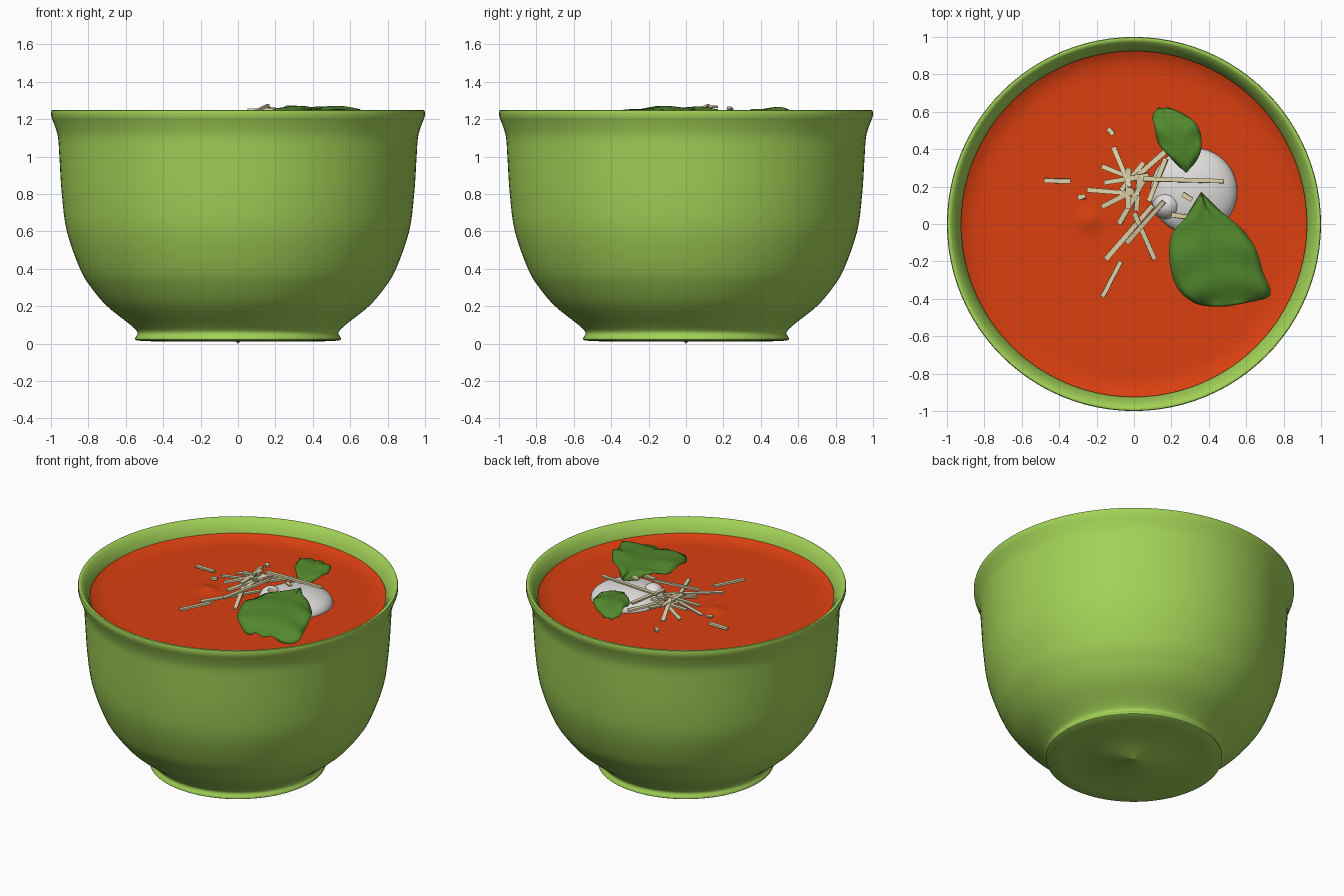
import bpy, bmesh, math, random
from mathutils import Vector

random.seed(4)
if "Cube" in bpy.data.objects:
    bpy.data.objects.remove(bpy.data.objects["Cube"], do_unlink=True)


def material(name, r, g, b):
    mat = bpy.data.materials.new(name)
    mat.use_nodes = True
    mat.diffuse_color = (r, g, b, 1)
    mat.node_tree.nodes["Principled BSDF"].inputs["Base Color"].default_value = (r, g, b, 1)
    return mat


BOWL = material("bowl green", 0.36, 0.64, 0.095)
SOUP = material("tomato red", 0.7, 0.05, 0.005)
LEAF = material("leaf green", 0.085, 0.25, 0.026)
CREAM = material("cream white", 0.75, 0.74, 0.72)
CHEESE = material("cheese yellow", 0.72, 0.65, 0.4)


def finish(bm, name, mat, angle=40):
    """Turn a bmesh into a named, coloured, smooth-shaded object."""
    mesh = bpy.data.meshes.new(name)
    bm.to_mesh(mesh)
    bm.free()
    mesh.materials.append(mat)
    obj = bpy.data.objects.new(name, mesh)
    bpy.context.collection.objects.link(obj)
    bpy.ops.object.select_all(action="DESELECT")
    obj.select_set(True)
    bpy.context.view_layer.objects.active = obj
    bpy.ops.object.shade_smooth_by_angle(angle=math.radians(angle))
    return obj


def smooth_path(points, steps=4):
    """Catmull-Rom curve through the given points."""
    pts = [Vector(p) for p in points]
    ext = [2 * pts[0] - pts[1]] + pts + [2 * pts[-1] - pts[-2]]
    out = []
    for a, b, c, d in zip(ext, ext[1:], ext[2:], ext[3:]):
        for k in range(steps):
            t = k / steps
            out.append(b + (c - a) * t / 2 + (a * 2 - b * 5 + c * 4 - d) * t * t / 2
                       + (b * 3 - a - c * 3 + d) * t ** 3 / 2)
    return out + [pts[-1]]


def lathe(profile, segments=96):
    """Spin a radius/height profile about the z axis."""
    bm = bmesh.new()
    verts = [bm.verts.new((p[0], 0, p[1])) for p in profile]
    edges = [bm.edges.new(pair) for pair in zip(verts, verts[1:])]
    bmesh.ops.spin(bm, geom=verts + edges, cent=(0, 0, 0), axis=(0, 0, 1),
                   angle=2 * math.pi, steps=segments)
    bmesh.ops.remove_doubles(bm, verts=bm.verts, dist=0.0005)
    bmesh.ops.recalc_face_normals(bm, faces=bm.faces)
    return bm


# Bowl: foot, curved wall, flared lip and inner wall
foot = [(0, 0), (0.012, 0.012), (0.45, 0.012), (0.54, 0.016), (0.55, 0.022)]
wall = smooth_path([(0.55, 0.03), (0.538, 0.06), (0.575, 0.1), (0.7, 0.2), (0.785, 0.3),
                    (0.845, 0.4), (0.915, 0.6), (0.942, 0.8), (0.955, 1.0),
                    (0.962, 1.1), (0.978, 1.16), (0.997, 1.21), (1.0, 1.235)])
lip = [(0.997, 1.247), (0.988, 1.25), (0.975, 1.243), (0.952, 1.21), (0.932, 1.17), (0.92, 1.12)]
inside = smooth_path([(0.91, 1.0), (0.87, 0.6), (0.76, 0.32), (0.5, 0.13), (0, 0.1)])
finish(lathe(foot + wall + lip + inside), "bowl", BOWL, 50)

# Soup: flat surface, raised rim and a small swirl
LEVEL = 1.135
rings = [(k * 0.03, LEVEL) for k in range(28)]
rings += [(0.84, LEVEL + 0.002), (0.87, LEVEL + 0.007), (0.9, LEVEL + 0.017), (0.925, LEVEL + 0.03)]
soup = lathe(rings)
for v in soup.verts:
    dx, dy = v.co.x + 0.24, v.co.y - 0.01
    v.co.z += 0.02 * math.exp(-(dx * dx + dy * dy) / 0.003) * (1 + 6 * dy)
for f in soup.faces:
    if f.normal.z < 0:
        f.normal_flip()
finish(soup, "soup", SOUP)

# Cream: a low mound with a small drop beside it
MOUNDS = {"cream_mound": (0.32, 0.175, 0.232, 0.095), "cream_drop": (0.18, 0.1, 0.08, 0.105)}
for name, (x, y, radius, height) in MOUNDS.items():
    bm = bmesh.new()
    bmesh.ops.create_uvsphere(bm, u_segments=40, v_segments=20, radius=1)
    for v in bm.verts:
        v.co = (x + v.co.x * radius, y + v.co.y * radius, LEVEL + v.co.z * height)
    finish(bm, name, CREAM)


def surface(x, y):
    """Height of the soup, cream and shred pile at a point."""
    top = LEVEL
    for cx, cy, radius, height in MOUNDS.values():
        d = ((x - cx) ** 2 + (y - cy) ** 2) / radius ** 2
        if d < 1:
            top = max(top, LEVEL + height * math.sqrt(1 - d))
    pile = 0.06 * math.exp(-((x - 0.02) ** 2 + (y - 0.2) ** 2) / 0.025)
    return max(top, LEVEL + pile) + 0.012


# Cheese shreds: ends in hundredths of a unit
SHREDS = [(-48, 23, -34, 23), (-14, 51, -11, 48), (-11, 41, -2, 20), (5, 24, 48, 23),
          (-17, -39, -7, -20), (-15, -19, 10, 10), (0, 6, 11, -19), (-25, 18, 3, 16),
          (-30, 14, -26, 15), (-17, 31, 0, 24), (0, 24, 17, 39), (-8, 0, 6, 24),
          (-17, 9, 0, 18), (-16, 22, 8, 26), (8, 12, 17, 35), (-7, 18, 5, 33),
          (-3, 30, -3, 8), (20, 5, 33, 3), (-4, -10, 16, 12), (3, 25, 1, 7), (26, 16, 31, 13)]
bm = bmesh.new()
for ax, ay, bx, by in SHREDS:
    a, b = Vector((ax, ay, 0)) / 100, Vector((bx, by, 0)) / 100
    mid = (a + b) / 2
    a.z, b.z = surface(a.x, a.y), surface(b.x, b.y)
    lift = max(0, surface(mid.x, mid.y) - (a.z + b.z) / 2) + random.uniform(0, 0.03)
    a.z += lift
    b.z += lift
    along = (b - a).normalized()
    side = along.cross(Vector((0, 0, 1))).normalized()
    up = side.cross(along)
    cube = bmesh.ops.create_cube(bm, size=1)["verts"]
    for v in cube:
        p = v.co.copy()
        bend = side * random.uniform(-0.003, 0.003)
        v.co = (a + b) / 2 + along * p.x * (b - a).length + side * p.y * 0.025 + up * p.z * 0.012 + bend
finish(bm, "cheese_shreds", CHEESE, 30)


def leaf(name, left, rib, right, heights, ripple):
    """Skin a leaf between its left edge, midrib and right edge."""
    bm = bmesh.new()
    rows = []
    paths = [smooth_path([(x / 100, y / 100, h) for (x, y), h in zip(line, heights)], 3)
             for line in (left, rib, right)]
    for i, (l, m, r) in enumerate(zip(*paths)):
        row = []
        for k in range(-6, 7):
            s = abs(k) / 6
            p = m.lerp(l if k < 0 else r, s)
            fold = math.sin(s * math.pi) * 0.6 - s * s * 0.5
            vein = math.sin(i * 1.25 - s * 3.5) * s
            p.z += ripple * (fold + 0.6 * vein)
            row.append(bm.verts.new(p))
        rows.append(row)
    for lower, upper in zip(rows, rows[1:]):
        for k in range(12):
            bm.faces.new((lower[k], lower[k + 1], upper[k + 1], upper[k]))
    bmesh.ops.remove_doubles(bm, verts=bm.verts, dist=0.0005)
    bmesh.ops.recalc_face_normals(bm, faces=bm.faces)
    obj = finish(bm, name, LEAF, 60)
    thick = obj.modifiers.new("thickness", "SOLIDIFY")
    thick.thickness = 0.004
    thick.offset = 0


# Herb leaves
leaf("large_leaf",
     [(36, 17), (28, 4), (20, -6), (19, -20), (23, -34), (32, -42), (41, -44)],
     [(36, 17), (39, 6), (42, -8), (45, -20), (47, -32), (49, -40), (50, -44)],
     [(36, 17), (46, 7), (57, -2), (65, -13), (69, -26), (73, -38), (60, -42)],
     [1.245, 1.25, 1.255, 1.25, 1.235, 1.2, 1.18], 0.022)
leaf("small_leaf",
     [(28, 27), (20, 35), (13, 43), (11, 52), (10, 58), (13, 62)],
     [(28, 27), (27, 35), (24, 44), (21, 52), (18, 58), (16, 62)],
     [(28, 27), (35, 37), (36, 46), (33, 54), (26, 59), (19, 62)],
     [1.21, 1.24, 1.25, 1.25, 1.23, 1.2], 0.015)
